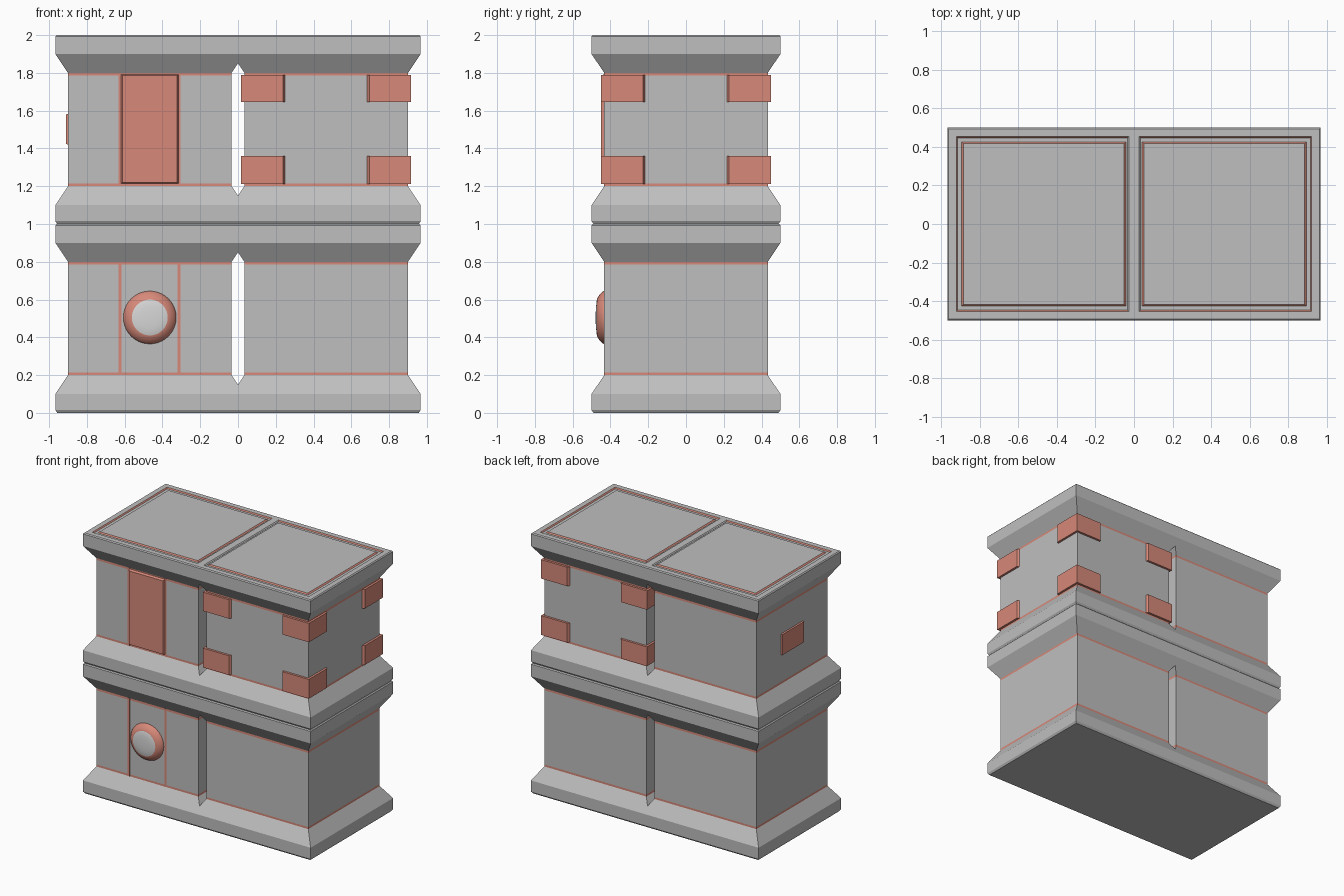
import bpy, bmesh, math
from mathutils import Matrix

if "Cube" in bpy.data.objects:
    bpy.data.objects.remove(bpy.data.objects["Cube"])


def material(name, rgb):
    m = bpy.data.materials.new(name)
    m.diffuse_color = (*rgb, 1)
    m.use_nodes = True
    m.node_tree.nodes["Principled BSDF"].inputs["Base Color"].default_value = m.diffuse_color
    return m


GREY = material("grey metal", (0.52, 0.52, 0.52))
RED = material("faded red", (0.68, 0.25, 0.19))
PALE = material("pale lamp grey", (0.68, 0.68, 0.68))
CX = 0.467      # crate centre distance from x = 0
BODY = 0.433    # half width of a crate wall


def finish(name, bm, mats):
    bmesh.ops.recalc_face_normals(bm, faces=bm.faces[:])
    me = bpy.data.meshes.new(name)
    bm.to_mesh(me)
    bm.free()
    for m in mats:
        me.materials.append(m)
    ob = bpy.data.objects.new(name, me)
    bpy.context.collection.objects.link(ob)
    return ob


def stack(name, profile, n, mats, matrix, start=0.0):
    """Loft n-sided rings (radius, height, material of band above), capped."""
    bm = bmesh.new()
    rings = []
    for r, h, _ in profile:
        rings.append([bm.verts.new((r * math.cos(start + math.tau * i / n),
                                    r * math.sin(start + math.tau * i / n), h))
                      for i in range(n)])
    bm.faces.new(rings[0])
    for k in range(len(rings) - 1):
        a, b = rings[k], rings[k + 1]
        for i in range(n):
            j = (i + 1) % n
            bm.faces.new((a[i], a[j], b[j], b[i])).material_index = profile[k][2]
    bm.faces.new(rings[-1]).material_index = profile[-1][2]
    bm.transform(matrix)
    return finish(name, bm, mats)


def plate(name, centre, size, normal_axis, sign, taper, mat):
    """Thin slab on a wall whose outer face is inset by taper."""
    bm = bmesh.new()
    bmesh.ops.create_cube(bm, size=1)
    for v in bm.verts:
        outer = v.co[normal_axis] * sign > 0
        for a in range(3):
            s = 1 if v.co[a] > 0 else -1
            half = size[a] / 2 - (taper if outer and a != normal_axis else 0)
            v.co[a] = centre[a] + s * half
    return finish(name, bm, [mat])


# Crate profile: half width, height, colour of the band above it
crate = [(0.49, 0, 0), (0.5, 0.015, 0), (0.5, 0.1, 0), (BODY, 0.2, 1),
         (BODY, 0.215, 0), (BODY, 0.785, 1), (BODY, 0.8, 0), (0.5, 0.9, 0),
         (0.5, 0.993, 0), (0.493, 1.0, 0),
         # grooved lid border with red edges
         (0.453, 1.0, 1), (0.446, 0.992, 0), (0.425, 0.992, 1),
         (0.416, 1.0, 0)]
crate = [(r * math.sqrt(2), h, m) for r, h, m in crate]
for level, z in (("lower", 0), ("upper", 1)):
    for side, s in (("left", -1), ("right", 1)):
        stack(f"{level}_{side}_crate", crate, 4, [GREY, RED],
              Matrix.Translation((s * CX, 0, z)), math.pi / 4)

# Vertical red stripes on the front of both left crates
for level, z in (("lower", 0.5), ("upper", 1.5)):
    for i, x in enumerate((-0.624, -0.312)):
        plate(f"{level}_front_stripe_{i + 1}", (x, -BODY, z),
              (0.016, 0.004, 0.6), 1, -1, 0, RED)

# Door on the front and small hatch on the left of the upper left crate
plate("door", (-CX, -0.441, 1.503), (0.305, 0.018, 0.58), 1, -1, 0.008, RED)
plate("side_hatch", (-CX - 0.437, 0, 1.502), (0.014, 0.27, 0.165), 0, -1, 0.004, RED)

# Round lamp on the lower left crate
lamp = [(0.14, -0.005, 0), (0.14, 0.002, 0), (0.133, 0.013, 0),
        (0.122, 0.024, 0), (0.109, 0.033, 0), (0.095, 0.039, 1),
        (0.06, 0.043, 1), (0.03, 0.045, 1)]
ob = stack("round_lamp", lamp, 40, [RED, PALE],
           Matrix.Translation((-CX, -BODY, 0.505)) @ Matrix.Rotation(math.pi / 2, 4, 'X'))
bpy.context.view_layer.objects.active = ob
ob.select_set(True)
bpy.ops.object.shade_smooth_by_angle(angle=math.radians(35))

# L-shaped corner brackets on the upper right crate
outline = [(0.45, 0.45), (0.228, 0.45), (0.217, 0.433), (0.217, 0.428),
           (0.428, 0.428), (0.428, 0.217), (0.433, 0.217), (0.45, 0.228)]
for row, z0, z1 in (("bottom", 1.212, 1.36), ("top", 1.645, 1.79)):
    for sx in (-1, 1):
        for sy in (-1, 1):
            bm = bmesh.new()
            f = bm.faces.new([bm.verts.new((CX + sx * x, sy * y, z0)) for x, y in outline])
            up = bmesh.ops.extrude_face_region(bm, geom=[f])["geom"]
            for v in up:
                if isinstance(v, bmesh.types.BMVert):
                    v.co.z = z1
            where = ("front" if sy < 0 else "back") + ("_left" if sx < 0 else "_right")
            finish(f"{row}_{where}_bracket", bm, [RED])
